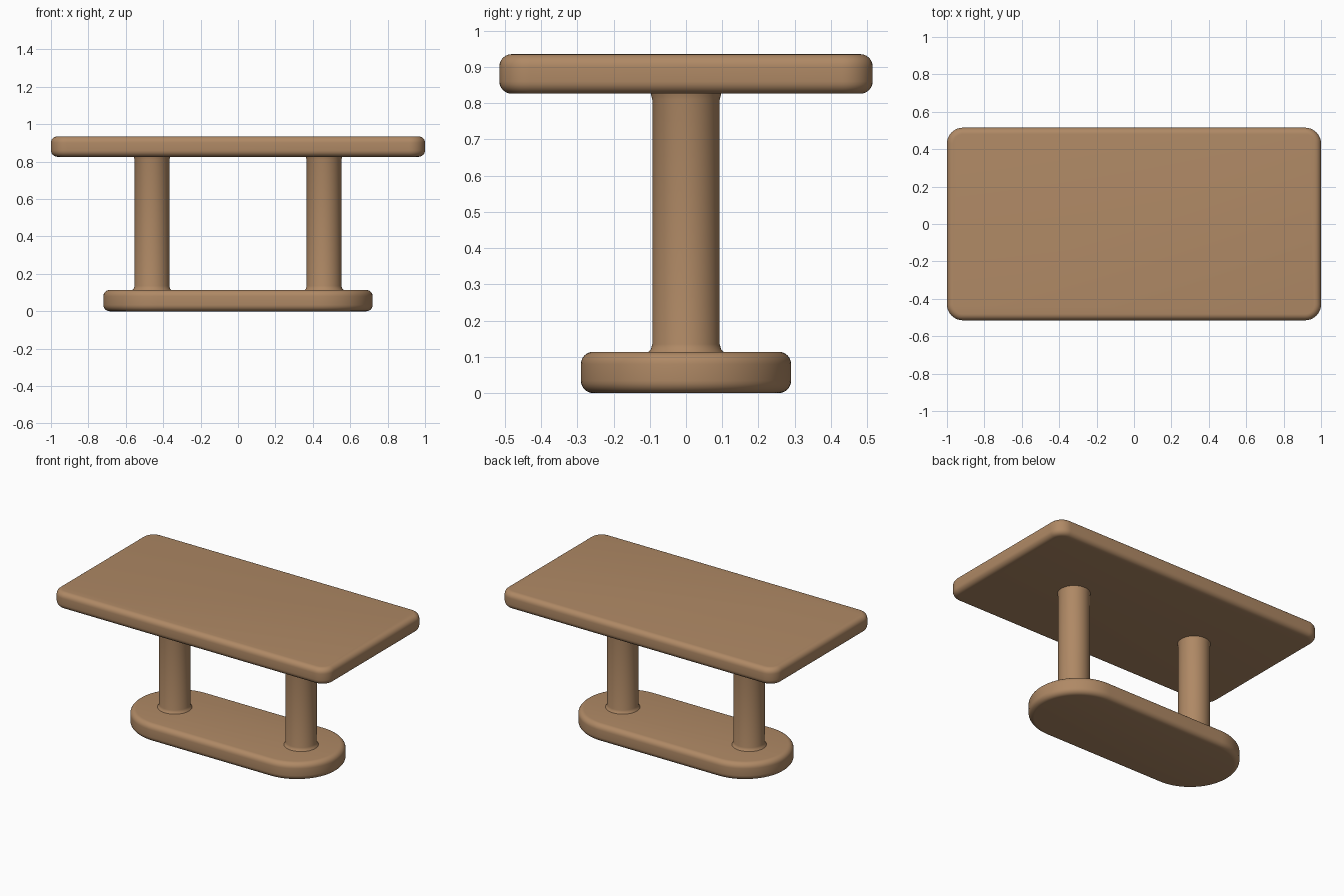
import bpy, bmesh, math

if "Cube" in bpy.data.objects:
    bpy.data.objects.remove(bpy.data.objects["Cube"])

wood = bpy.data.materials.new("warm brown wood")
wood.diffuse_color = (0.43, 0.25, 0.13, 1)
wood.use_nodes = True
wood.node_tree.nodes["Principled BSDF"].inputs["Base Color"].default_value = wood.diffuse_color


def finish(name, bm):
    bmesh.ops.recalc_face_normals(bm, faces=bm.faces[:])
    mesh = bpy.data.meshes.new(name)
    bm.to_mesh(mesh)
    bm.free()
    mesh.materials.append(wood)
    obj = bpy.data.objects.new(name, mesh)
    bpy.context.collection.objects.link(obj)
    bpy.ops.object.select_all(action='DESELECT')
    obj.select_set(True)
    bpy.context.view_layer.objects.active = obj
    bpy.ops.object.shade_smooth_by_angle(angle=math.radians(35))
    return obj


def skin(bm, rings):
    """Bridge stacked rings of vertices and cap both ends."""
    for a, b in zip(rings, rings[1:]):
        n = len(a)
        for i in range(n):
            j = (i + 1) % n
            bm.faces.new((a[i], a[j], b[j], b[i]))
    bm.faces.new(rings[0][::-1])
    bm.faces.new(rings[-1])


def outline(hx, hy, radius, inset, steps):
    """Rounded rectangle, shrunk inward by inset."""
    pts = []
    for q, (sx, sy) in enumerate(((1, 1), (-1, 1), (-1, -1), (1, -1))):
        for k in range(steps + 1):
            a = math.pi / 2 * (q + k / steps)
            pts.append((sx * (hx - radius) + (radius - inset) * math.cos(a),
                        sy * (hy - radius) + (radius - inset) * math.sin(a)))
    if abs(hy - radius) < 1e-6:      # stadium: drop doubled end points
        pts = [p for i, p in enumerate(pts)
               if math.dist(p, pts[i - 1]) > 1e-5]
    return pts


def slab(name, hx, hy, z0, z1, radius, edge, steps):
    bm = bmesh.new()
    profile = []
    for k in range(7):
        a = math.pi / 2 * k / 6
        profile.append((edge * (1 - math.sin(a)), z0 + edge * (1 - math.cos(a))))
    profile += [(i, z0 + z1 - z) for i, z in reversed(profile)]
    rings = [[bm.verts.new((x, y, z)) for x, y in outline(hx, hy, radius, i, steps)]
             for i, z in profile]
    skin(bm, rings)
    return finish(name, bm)


def post(name, x0):
    # slight flare where the post meets the base and the top
    profile = [(0.106, 0.105), (0.103, 0.115), (0.097, 0.121), (0.093, 0.135),
               (0.093, 0.81), (0.096, 0.821), (0.099, 0.835)]
    bm = bmesh.new()
    n = 48
    rings = [[bm.verts.new((x0 + r * math.cos(2 * math.pi * i / n),
                            r * math.sin(2 * math.pi * i / n), z))
              for i in range(n)] for r, z in profile]
    skin(bm, rings)
    return finish(name, bm)


# Rounded rectangular top and stadium-shaped foot
slab("table_top", 1.0, 0.515, 0.826, 0.935, 0.085, 0.034, 10)
slab("base_plate", 0.72, 0.29, 0.0, 0.114, 0.29, 0.034, 20)

# Two round posts
for side, x in (("left", -0.46), ("right", 0.46)):
    post(side + "_post", x)
